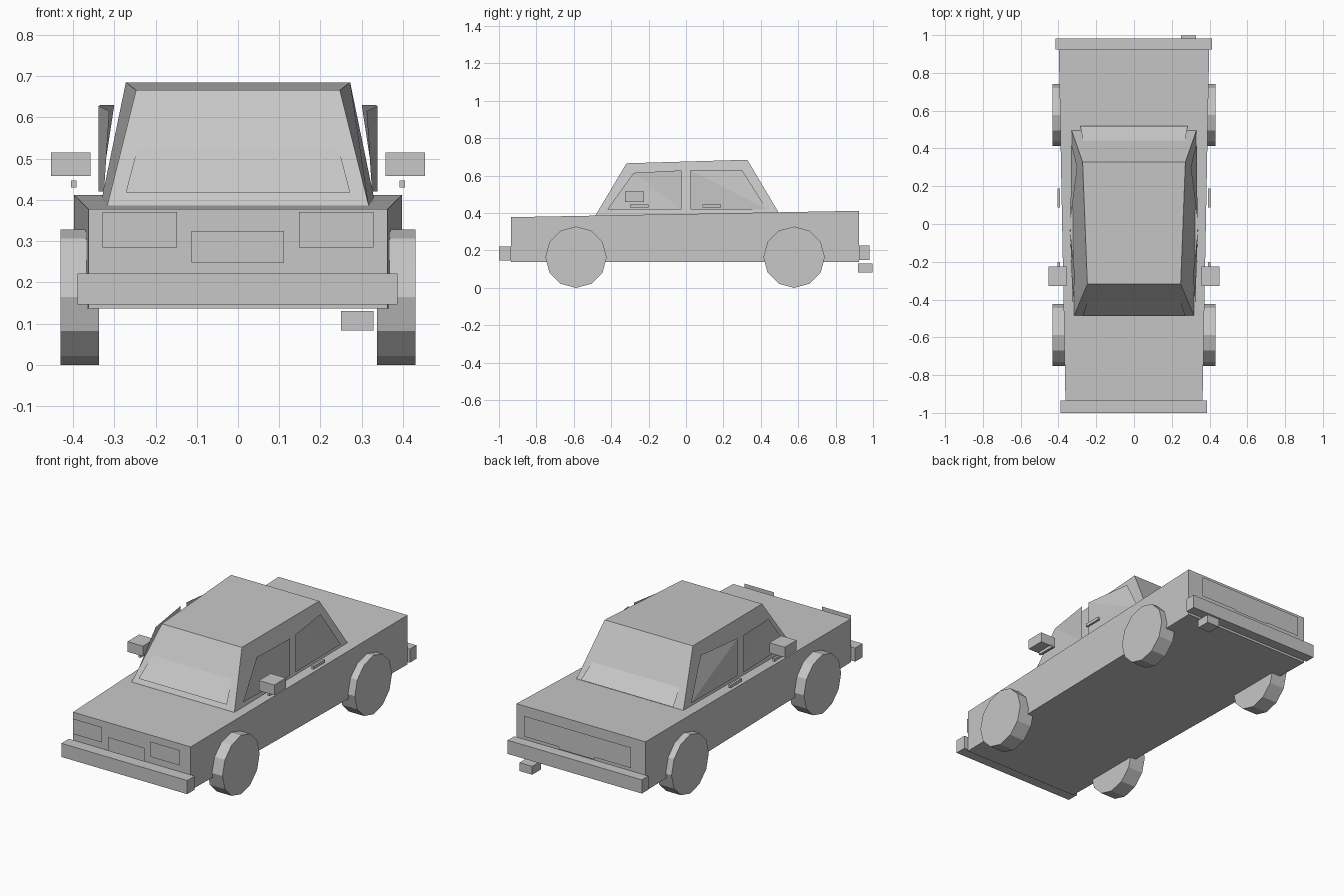
import bpy
import math

if "Cube" in bpy.data.objects:
    bpy.data.objects.remove(bpy.data.objects["Cube"], do_unlink=True)

# One flat grey for the whole car
grey = bpy.data.materials.new("plain_grey")
grey.use_nodes = True
grey.diffuse_color = (0.57, 0.57, 0.57, 1)
grey.node_tree.nodes["Principled BSDF"].inputs["Base Color"].default_value = grey.diffuse_color


def mesh(name, verts, faces):
    me = bpy.data.meshes.new(name)
    me.from_pydata(verts, [], faces)
    me.materials.append(grey)
    ob = bpy.data.objects.new(name, me)
    bpy.context.collection.objects.link(ob)
    return ob


def ring(front, back):
    """Four corners from (half width, y, z) at the front and the back."""
    (wf, yf, zf), (wb, yb, zb) = front, back
    return [(-wf, yf, zf), (wf, yf, zf), (wb, yb, zb), (-wb, yb, zb)]


def loft(name, low, high):
    """Closed six-sided solid between two four-corner rings."""
    sides = [(i, (i + 1) % 4, (i + 1) % 4 + 4, i + 4) for i in range(4)]
    return mesh(name, low + high, [(3, 2, 1, 0), (4, 5, 6, 7)] + sides)


def box(name, x, y, z):
    rings = [[(x[0], y[0], h), (x[1], y[0], h), (x[1], y[1], h), (x[0], y[1], h)] for h in z]
    return loft(name, *rings)


def panel(name, x, y, z, facing=-1):
    """Upright sheet facing the front (-1) or the back (1)."""
    pts = [(x[0], y, z[0]), (x[1], y, z[0]), (x[1], y, z[1]), (x[0], y, z[1])]
    return mesh(name, pts, [(0, 1, 2, 3) if facing < 0 else (3, 2, 1, 0)])


# Tapered body and cabin
loft("body", ring((0.363, -0.935, 0.137), (0.398, 0.925, 0.137)),
     ring((0.363, -0.935, 0.378), (0.398, 0.925, 0.412)))
loft("cabin", ring((0.317, -0.485, 0.386), (0.33, 0.495, 0.403)),
     ring((0.247, -0.318, 0.666), (0.272, 0.328, 0.685)))

# Bumpers and exhaust
box("front_bumper", (-0.389, 0.387), (-1.0, -0.935), (0.146, 0.222))
box("rear_bumper", (-0.415, 0.412), (0.925, 0.982), (0.15, 0.226))
box("exhaust", (0.25, 0.328), (0.92, 0.998), (0.083, 0.13))

# Front and rear glass
mesh("windscreen", ring((0.272, -0.487, 0.418), (0.212, -0.302, 0.65)), [(0, 1, 2, 3)])
mesh("rear_window", ring((0.285, 0.52, 0.42), (0.235, 0.275, 0.65)), [(3, 2, 1, 0)])

# Number plates and lights, standing just off the body
panel("front_plate", (-0.113, 0.112), -0.985, (0.248, 0.325))
panel("rear_plate", (-0.11, 0.11), 0.962, (0.25, 0.32), 1)
panel("tail_lights", (-0.33, 0.33), 0.958, (0.26, 0.375), 1)

for side, s in (("right", -1), ("left", 1)):
    panel(side + "_headlight", sorted((s * 0.148, s * 0.328)), -0.985, (0.285, 0.37))
    box(side + "_mirror", sorted((s * 0.358, s * 0.453)), (-0.327, -0.224), (0.458, 0.515))

    # Side glass, slightly twisted sheets
    front = [(s * 0.325, -0.42, 0.42), (s * 0.338, -0.025, 0.42),
             (s * 0.338, -0.025, 0.628), (s * 0.312, -0.28, 0.615)]
    rear = [(s * 0.336, 0.025, 0.42), (s * 0.332, 0.432, 0.42),
            (s * 0.3, 0.3, 0.63), (s * 0.336, 0.025, 0.63)]
    for end, pts in (("front", front), ("rear", rear)):
        tris = [(0, 1, 3), (1, 2, 3)]
        if s < 0:
            tris = [t[::-1] for t in tris]
        mesh(f"{side}_{end}_side_window", pts, tris)

    # Door handles
    for end, y in (("front", -0.3), ("rear", 0.087)):
        box(f"{side}_{end}_handle", sorted((s * 0.392, s * 0.405)), (y, y + 0.1), (0.43, 0.447))

    # Twelve-sided wheels
    for end, y in (("front", -0.588), ("rear", 0.578)):
        bpy.ops.mesh.primitive_cylinder_add(vertices=12, radius=0.164, depth=0.093,
                                            location=(s * 0.384, y, 0.164),
                                            rotation=(0, math.pi / 2, 0))
        wheel = bpy.context.object
        wheel.name = f"{side}_{end}_wheel"
        wheel.data.materials.append(grey)
